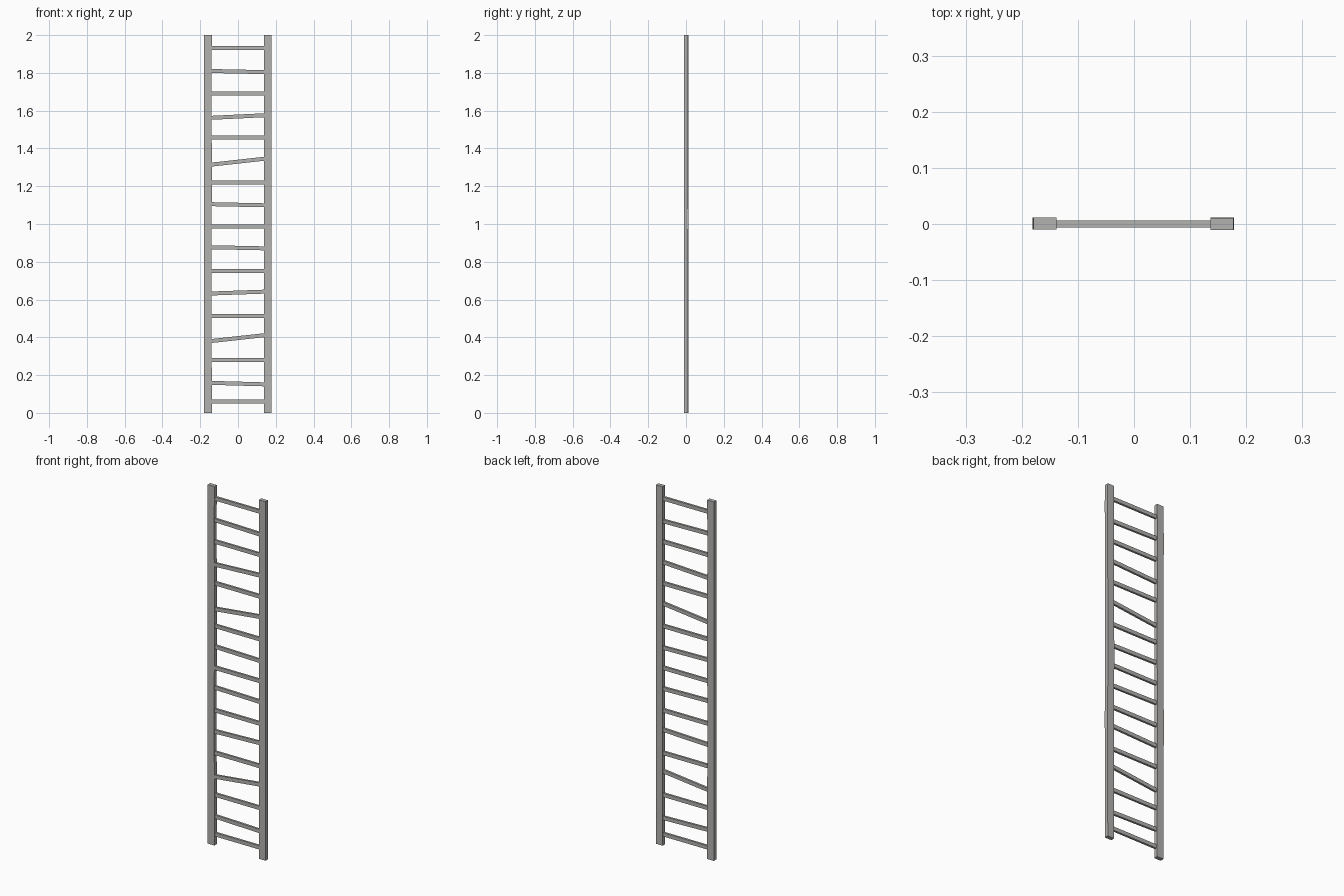
import bpy
import bmesh
from mathutils import Vector

cube = bpy.data.objects.get("Cube")
if cube:
    bpy.data.objects.remove(cube, do_unlink=True)

grey = bpy.data.materials.new("weathered grey")
grey.use_nodes = True
grey.diffuse_color = (0.45, 0.445, 0.435, 1)
grey.node_tree.nodes["Principled BSDF"].inputs["Base Color"].default_value = grey.diffuse_color


def beam(name, path, side, up):
    """Sweep a rectangle with half-extents side and up along the path."""
    bm = bmesh.new()
    rings = []
    for p in path:
        p = Vector(p)
        rings.append([bm.verts.new(p + side * a + up * b)
                      for a, b in ((-1, -1), (1, -1), (1, 1), (-1, 1))])
    for lower, upper in zip(rings, rings[1:]):
        for i in range(4):
            j = (i + 1) % 4
            bm.faces.new((lower[i], lower[j], upper[j], upper[i]))
    bm.faces.new(rings[0])
    bm.faces.new(rings[-1])
    bmesh.ops.recalc_face_normals(bm, faces=bm.faces)
    mesh = bpy.data.meshes.new(name)
    bm.to_mesh(mesh)
    bm.free()
    mesh.materials.append(grey)
    obj = bpy.data.objects.new(name, mesh)
    bpy.context.collection.objects.link(obj)


# Upright rails, very slightly uneven
rail_x, rail_y = Vector((0.0205, 0, 0)), Vector((0, 0.011, 0))
beam("right_rail", [(-0.159, 0.001, 0), (-0.1605, 0.001, 0.77), (-0.159, 0.001, 1.25),
                    (-0.1605, 0.001, 1.82), (-0.159, 0.001, 2)], rail_x, rail_y)
beam("left_rail", [(0.157, 0, 0), (0.158, 0, 0.7), (0.157, 0.001, 1),
                   (0.158, 0, 1.9), (0.157, 0, 2)], rail_x, rail_y)

# Rungs: height at the right end and rise towards the left end
rungs = [(0.06, 0), (0.159, -0.008), (0.28, 0), (0.38, 0.032), (0.513, 0),
         (0.632, 0.01), (0.75, 0), (0.877, -0.006), (0.987, 0), (1.105, -0.006),
         (1.22, 0), (1.314, 0.032), (1.458, 0), (1.562, 0.014), (1.69, 0),
         (1.81, -0.006), (1.931, 0)]
for n, (z, rise) in enumerate(rungs, 1):
    beam(f"rung_{n}", [(-0.145, 0, z), (0.145, 0, z + rise)],
         Vector((0, 0.006, 0)), Vector((0, 0, 0.0105)))
